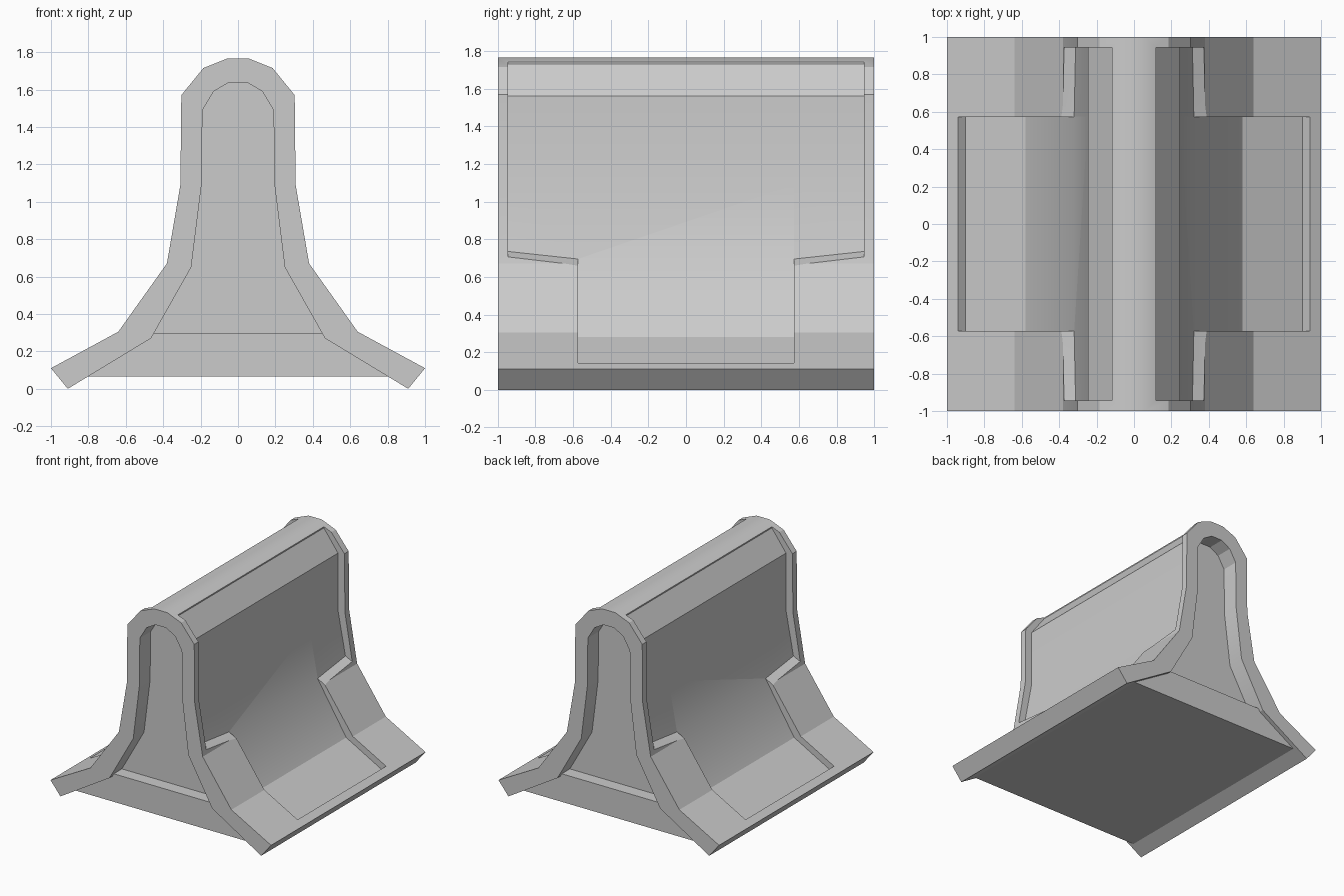
import bpy, bmesh
from math import radians

if "Cube" in bpy.data.objects:
    bpy.data.objects.remove(bpy.data.objects["Cube"])


def loft(name, sections):
    """Closed solid through equal-length xz sections given as (y, points)."""
    bm = bmesh.new()
    rings = [[bm.verts.new((x, y, z)) for x, z in pts] for y, pts in sections]
    n = len(rings[0])
    for a, b in zip(rings, rings[1:]):
        for i in range(n):
            j = (i + 1) % n
            bm.faces.new((a[i], a[j], b[j], b[i]))
    bm.faces.new(rings[0])
    bm.faces.new(rings[-1])
    bmesh.ops.recalc_face_normals(bm, faces=bm.faces)
    mesh = bpy.data.meshes.new(name)
    bm.to_mesh(mesh)
    bm.free()
    ob = bpy.data.objects.new(name, mesh)
    bpy.context.collection.objects.link(ob)
    return ob


def prism(name, pts, half):
    return loft(name, [(-half, pts), (half, pts)])


def mirrored(pts):
    """Right half, bottom to top, completed to a full left-right profile."""
    return pts + [(-x, z) for x, z in reversed(pts)]


outer = [(1, .11), (.64, .305), (.38, .67), (.308, 1.09), (.303, 1.57),
         (.185, 1.715), (.06, 1.765)]
inner = [(.91, .003), (.465, .27), (.25, .65), (.195, 1.09), (.19, 1.49),
         (.13, 1.59), (.05, 1.637)]
inner[0] = (.91, 0)

# Arched shell
shell = prism("shell", mirrored(outer) + mirrored(inner)[::-1], 1)

# Shallow side recesses: wide above, narrower below
for s in (-1, 1):
    def flip(pts):
        return [(s * x, z) for x, z in pts]

    def upper(inset_x, z_in, z_out):
        return flip([(.117, 1.80), (.117, 1.732), (.245, 1.56), (.245, 1.09),
                     (inset_x, z_in), (.38, z_out),
                     (.60, z_out - .11), (.60, 1.80)])

    end = upper(.3124, .735, .703)
    mid = upper(.32, .695, .663)
    lower = flip([(.32, .695), (.58, .28), (.90, .105), (.945, .145),
                  (1.05, .24), (1.05, .9), (.6, .9)])
    cutters = [loft("upper_cutter", [(-.945, end), (-.575, mid),
                                     (.575, mid), (.945, end)]),
               prism("lower_cutter", lower, .573)]
    for c in cutters:
        c.hide_render = True
        mod = shell.modifiers.new("recess", 'BOOLEAN')
        mod.operation = 'DIFFERENCE'
        mod.solver = 'EXACT'
        mod.object = c
        bpy.context.view_layer.objects.active = shell
        bpy.ops.object.modifier_apply(modifier=mod.name)
        bpy.data.objects.remove(c)

bpy.ops.object.select_all(action='DESELECT')
shell.select_set(True)
bpy.context.view_layer.objects.active = shell
bpy.ops.object.shade_smooth_by_angle(angle=radians(23))

# Inset end panels (ends of the core) and the base with its small ledge
floor = (.805, .065)
prism("core_panel", mirrored([floor] + inner[1:]), .86)
prism("base_block", mirrored([floor, (.465, .27), (.452, .295)]), .965)
